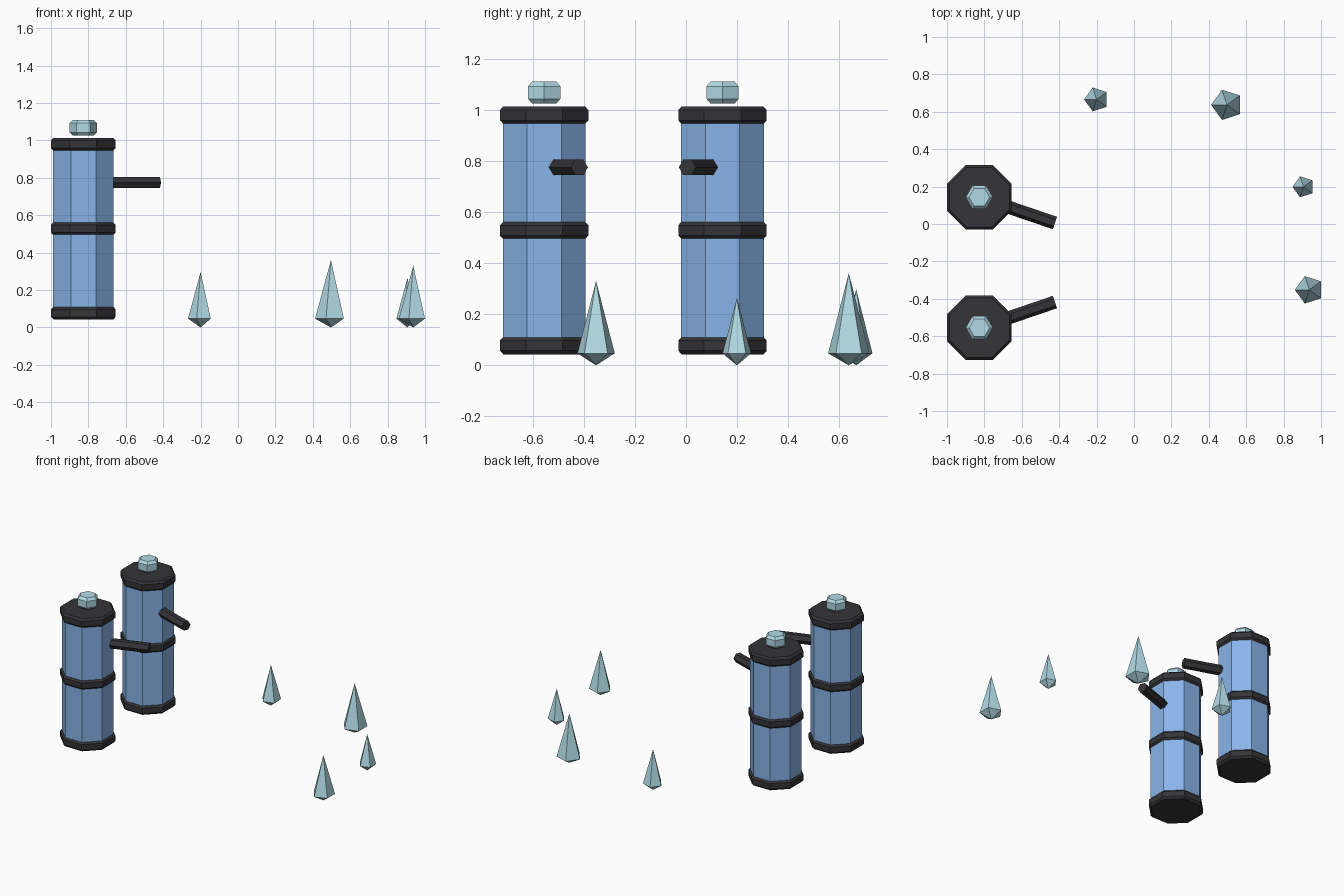
import bpy, bmesh, math
from mathutils import Matrix, Vector

if "Cube" in bpy.data.objects:
    bpy.data.objects.remove(bpy.data.objects["Cube"])


def material(name, rgb):
    m = bpy.data.materials.new(name)
    m.diffuse_color = (*rgb, 1)
    m.use_nodes = True
    m.node_tree.nodes["Principled BSDF"].inputs["Base Color"].default_value = m.diffuse_color
    return m


BLUE = material("tank_blue", (0.25, 0.46, 0.82))
DARK = material("dark_rubber", (0.035, 0.035, 0.04))
ICE = material("pale_crystal", (0.45, 0.71, 0.79))


def lathe(name, profile, sides, start, mat, matrix):
    """Flat-faced solid from (radius, z) rings; radius 0 makes a point."""
    bm = bmesh.new()
    rings = []
    for r, z in profile:
        n = 1 if r == 0 else sides
        rings.append([bm.verts.new((r * math.cos(start + math.tau * i / sides),
                                    r * math.sin(start + math.tau * i / sides), z))
                      for i in range(n)])
    for a, b in zip(rings, rings[1:]):
        for i in range(sides):
            j = (i + 1) % sides
            quad = [a[i % len(a)], a[j % len(a)], b[j % len(b)], b[i % len(b)]]
            bm.faces.new(list(dict.fromkeys(quad)))
    for ring in (rings[0], rings[-1]):
        if len(ring) > 1:
            bm.faces.new(ring)
    bmesh.ops.recalc_face_normals(bm, faces=bm.faces[:])
    me = bpy.data.meshes.new(name)
    bm.to_mesh(me)
    bm.free()
    me.materials.append(mat)
    ob = bpy.data.objects.new(name, me)
    ob.matrix_world = matrix
    bpy.context.collection.objects.link(ob)
    return ob


def chamfered(r, z0, z1, c):
    return [(r - c, z0), (r, z0 + c), (r, z1 - c), (r - c, z1)]


OCT = 1 / math.cos(math.pi / 8)   # flat distance to corner radius

# Two tanks with bands, knob and side nozzle
for side, y, angle in (("front", -0.555, 18.8), ("back", 0.143, -18.8)):
    base = Matrix.Translation((-0.827, y, 0))
    lathe(f"{side}_tank_body", [(0.162 * OCT, 0.06), (0.162 * OCT, 0.99)],
          8, math.pi / 8, BLUE, base)
    for part, z in (("lower", 0.077), ("middle", 0.528), ("upper", 0.979)):
        lathe(f"{side}_tank_{part}_band", chamfered(0.173 * OCT, z - 0.034, z + 0.034, 0.014),
              8, math.pi / 8, DARK, base)
    lathe(f"{side}_tank_knob", chamfered(0.073, 1.025, 1.11, 0.018), 6, 0, ICE, base)
    # Nozzle: hexagonal rod pointing outwards, ridge at mid height
    a = math.radians(angle)
    aim = base @ Matrix.Translation((0, 0, 0.775)) @ Matrix.Rotation(a, 4, 'Z') \
        @ Matrix.Rotation(math.pi / 2, 4, 'Y')
    lathe(f"{side}_tank_nozzle", [(0.035, 0.15), (0.035, 0.427)], 6, math.pi / 6, DARK, aim)

# Crystals standing on their points
crystals = [(-0.2, 0.666, 0.067, 0.297), (0.497, 0.637, 0.085, 0.361),
            (0.906, 0.199, 0.059, 0.265), (0.937, -0.352, 0.077, 0.33)]
for i, (x, y, r, h) in enumerate(crystals, 1):
    lathe(f"crystal_{i}", [(0, 0), (r, 0.047), (0, h)], 5, math.pi, ICE,
          Matrix.Translation((x, y, 0)))
